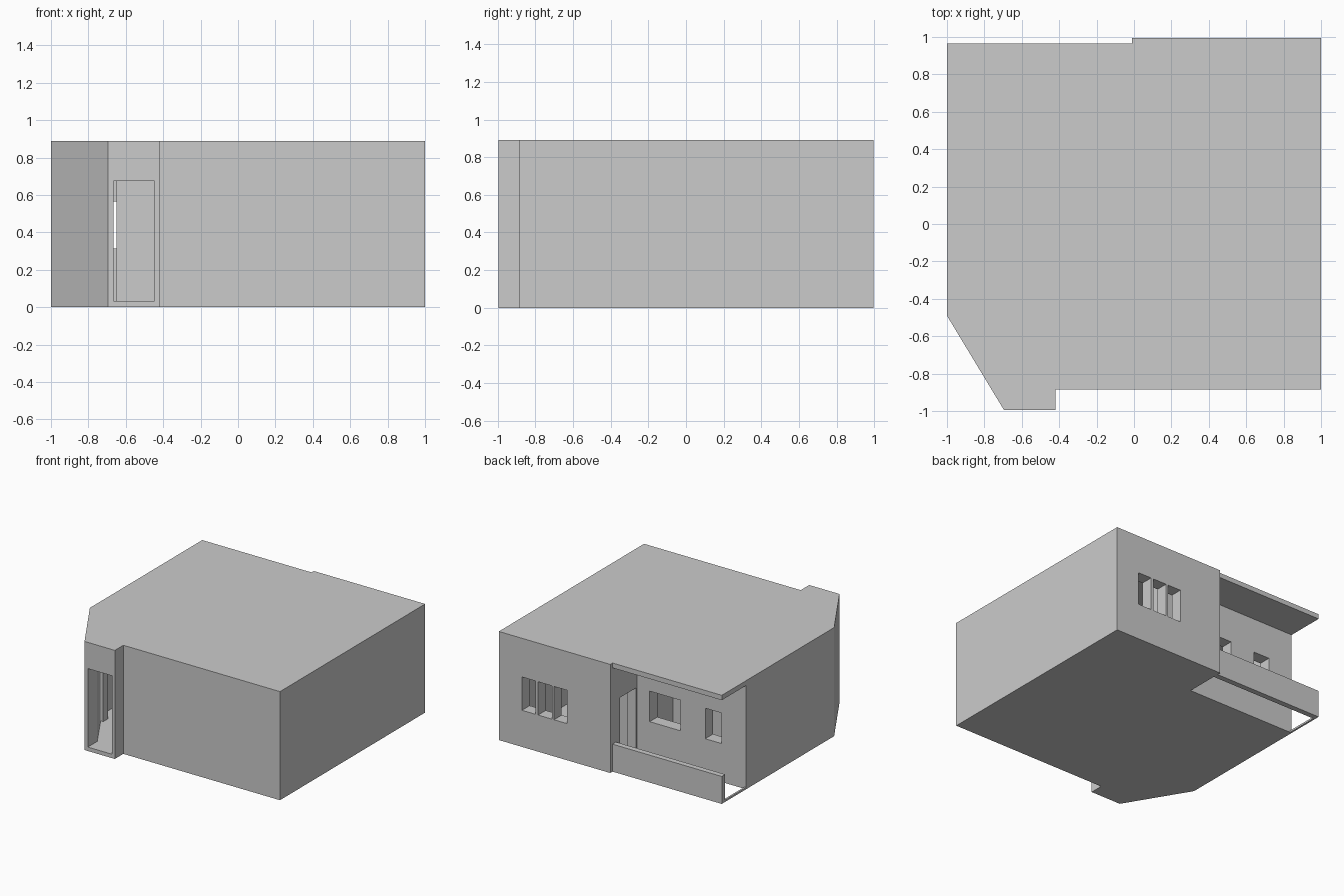
import bpy, bmesh

if "Cube" in bpy.data.objects:
    bpy.data.objects.remove(bpy.data.objects["Cube"])

H, FLOOR, CEIL = 0.89, 0.03, 0.85


def prism(name, outline, z0, z1):
    """Extrude a plan outline from z0 to z1."""
    bm = bmesh.new()
    base = bm.faces.new([bm.verts.new((x, y, z0)) for x, y in outline])
    top = bmesh.ops.extrude_face_region(bm, geom=[base])["geom"]
    bmesh.ops.translate(bm, vec=(0, 0, z1 - z0),
                        verts=[v for v in top if isinstance(v, bmesh.types.BMVert)])
    bmesh.ops.recalc_face_normals(bm, faces=bm.faces)
    mesh = bpy.data.meshes.new(name)
    bm.to_mesh(mesh)
    bm.free()
    ob = bpy.data.objects.new(name, mesh)
    bpy.context.collection.objects.link(ob)
    return ob


def box(name, x0, x1, y0, y1, z0, z1):
    return prism(name, [(x0, y0), (x1, y0), (x1, y1), (x0, y1)], z0, z1)


def cut(target, cutter):
    """Subtract a cutter and remove it."""
    mod = target.modifiers.new("cut", "BOOLEAN")
    mod.operation, mod.solver, mod.object = "DIFFERENCE", "EXACT", cutter
    cutter.hide_render = True
    bpy.context.view_layer.objects.active = target
    bpy.ops.object.modifier_apply(modifier=mod.name)
    bpy.data.objects.remove(cutter)


# House shell with flat roof
house = prism("house_shell", [
    (-1, 0.965), (-0.01, 0.965), (-0.01, 0.995), (1, 0.995), (1, -0.885),
    (-0.42, -0.885), (-0.42, -0.995), (-0.695, -0.995), (-1, -0.49)], 0, H)

# Open balcony bay without a floor
cut(house, box("balcony_cutter", -1.2, -0.01, 0.65, 1.2, -0.1, CEIL))

# Hollow interior
cut(house, prism("room_cutter", [
    (-0.91, 0.55), (0.07, 0.55), (0.07, 0.895), (0.91, 0.895), (0.91, -0.79),
    (-0.444, -0.79), (-0.444, -0.89), (-0.655, -0.89), (-0.91, -0.465)], FLOOR, CEIL))

# Openings: front door, balcony side door, two balcony windows, triple window
openings = [
    (-0.665, -0.446, -1.1, -0.85, FLOOR + 0.002, 0.675),
    (-0.1, 0.1, 0.66, 0.87, FLOOR + 0.002, 0.57),
    (-0.407, -0.126, 0.5, 0.7, 0.32, 0.57),
    (-0.778, -0.63, 0.5, 0.7, 0.315, 0.565),
]
for x0, x1 in [(0.38, 0.50), (0.52, 0.645), (0.667, 0.79)]:
    openings.append((x0, x1, 0.85, 1.1, 0.30, 0.573))
for dims in openings:
    cut(house, box("opening_cutter", *dims))

# Balcony parapet and low end kerb
box("balcony_parapet", -1, -0.01, 0.92, 0.965, 0, 0.225)
box("balcony_kerb", -1, -0.985, 0.65, 0.92, 0, 0.015)

# Interior partitions
partitions = {
    "middle_partition": (0.0, 0.07, 0.1, 0.55),
    "hall_partition": (-0.65, 0.07, 0.1, 0.17),
    "back_room_partition": (0.07, 0.3, 0.57, 0.65),
    "entry_stub_wall": (-0.91, -0.83, -0.56, -0.5),
}
for name, dims in partitions.items():
    box(name, *dims, FLOOR, CEIL)
